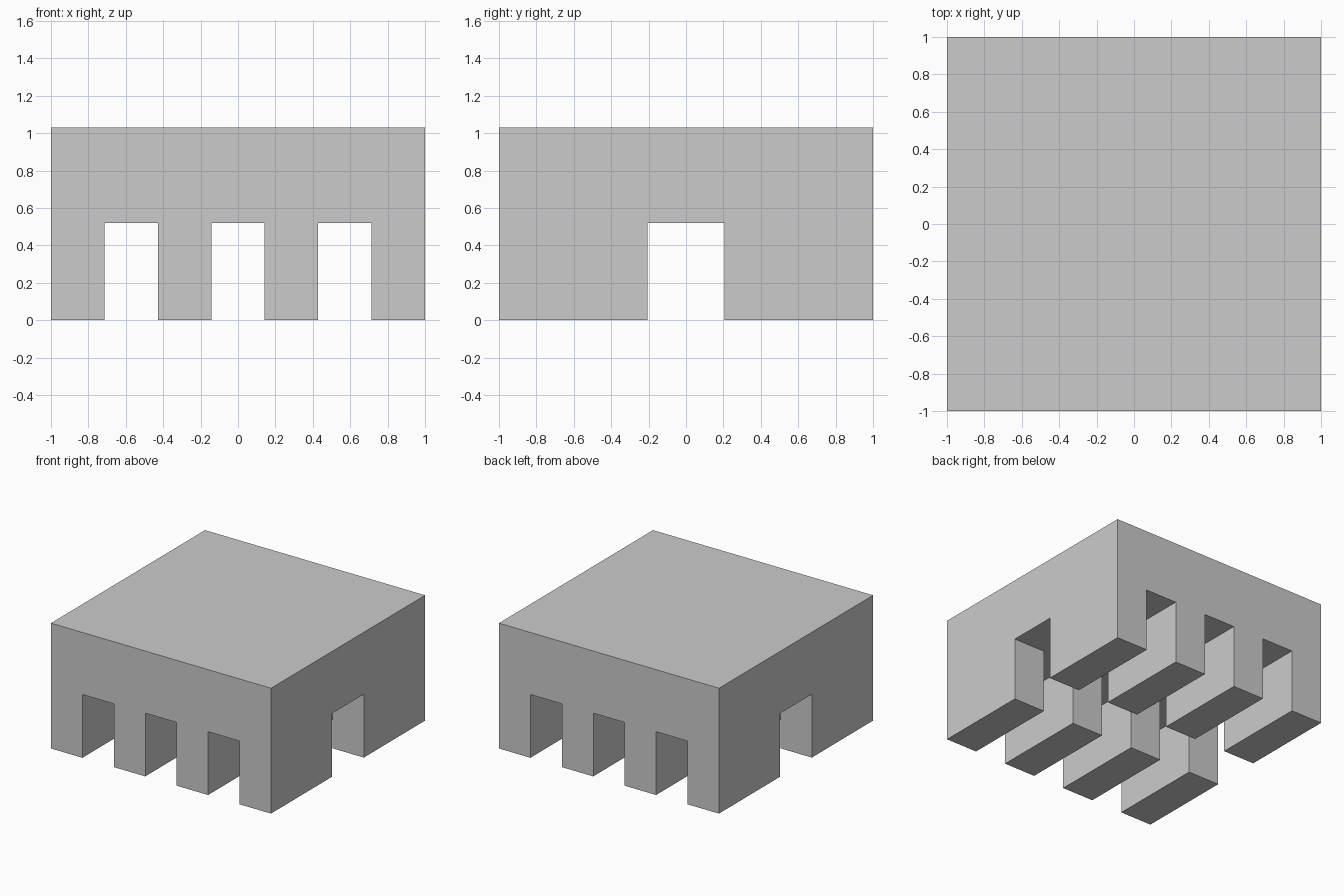
import bpy, bmesh, math
from mathutils import Matrix, Vector

if "Cube" in bpy.data.objects:
    bpy.data.objects.remove(bpy.data.objects["Cube"])

TOP, SLOT_TOP = 1.03, 0.52
X_CUTS = [k / 7 for k in (-5, -3, -1, 1, 3, 5)]
Y_CUTS = [-0.205, 0.205]

bm = bmesh.new()

# Upper slab
height = TOP - SLOT_TOP
bmesh.ops.create_cube(bm, size=1, matrix=Matrix.Translation((0, 0, SLOT_TOP + height / 2))
                      @ Matrix.Diagonal((2, 2, height, 1)))

# Divide the slab along the slot edges
for axis, cuts in ((Vector((1, 0, 0)), X_CUTS), (Vector((0, 1, 0)), Y_CUTS)):
    for c in cuts:
        bmesh.ops.bisect_plane(bm, geom=bm.verts[:] + bm.edges[:] + bm.faces[:],
                               plane_co=axis * c, plane_no=axis)

# Pull the eight legs down from the underside
bm.normal_update()


def is_leg(face):
    c = face.calc_center_median()
    column = sum(c.x > x for x in X_CUTS)
    return face.normal.z < -0.9 and column % 2 == 0 and abs(c.y) > Y_CUTS[1]


legs = bmesh.ops.extrude_discrete_faces(bm, faces=[f for f in bm.faces if is_leg(f)])["faces"]
for v in {v for f in legs for v in f.verts}:
    v.co.z = 0

# Merge the flat regions into clean faces
bmesh.ops.dissolve_limit(bm, angle_limit=math.radians(1), verts=bm.verts[:], edges=bm.edges[:])
bmesh.ops.recalc_face_normals(bm, faces=bm.faces[:])

mesh = bpy.data.meshes.new("slotted_block")
bm.to_mesh(mesh)
bm.free()
bpy.context.collection.objects.link(bpy.data.objects.new("slotted_block", mesh))
